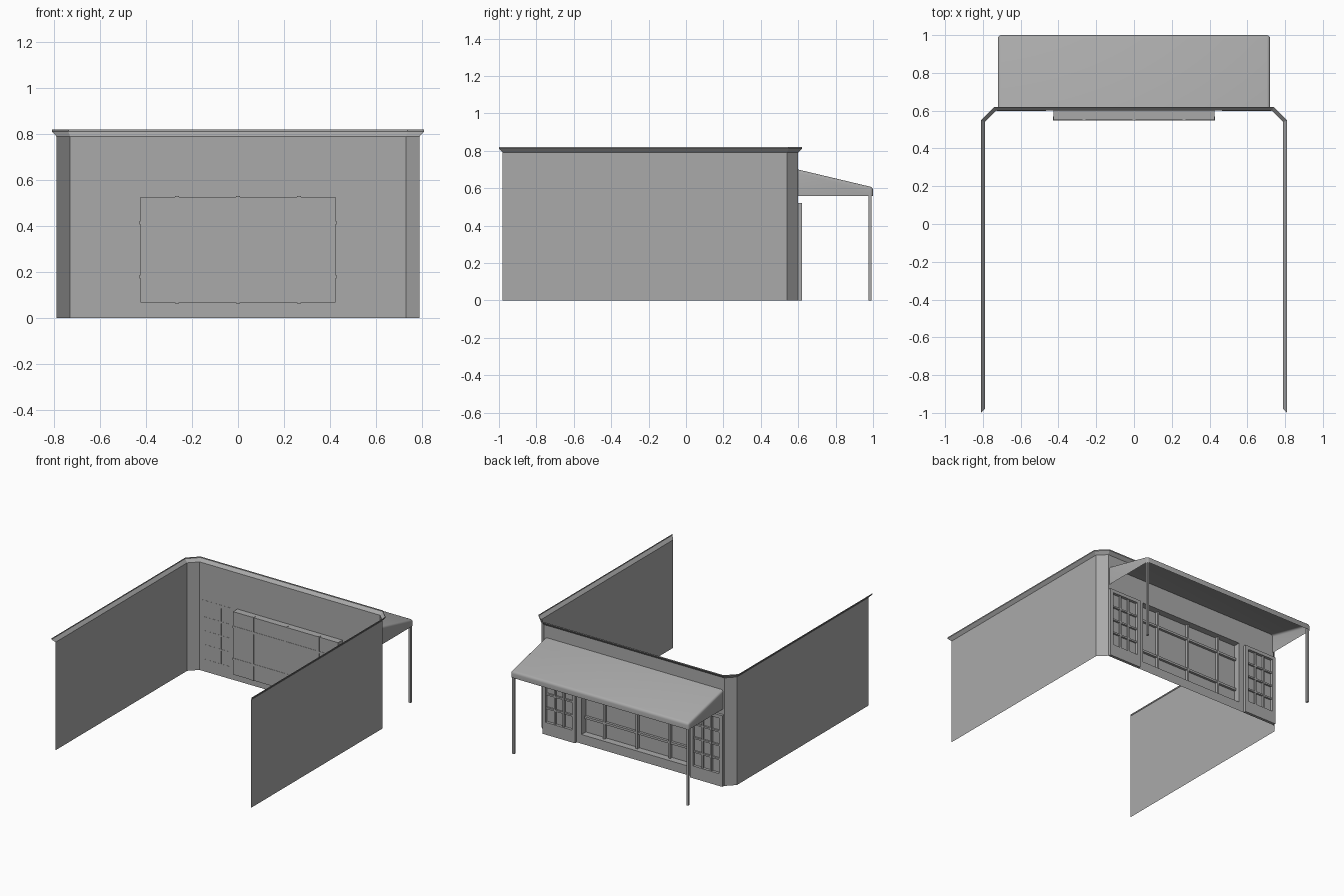
import bpy, bmesh
from mathutils import Matrix, Vector

cube = bpy.data.objects.get("Cube")
if cube:
    bpy.data.objects.remove(cube, do_unlink=True)

grey = bpy.data.materials.new("plain grey")
grey.use_nodes = True
grey.diffuse_color = (0.4, 0.4, 0.4, 1)
grey.node_tree.nodes["Principled BSDF"].inputs["Base Color"].default_value = (0.4, 0.4, 0.4, 1)


def finish(name, bm):
    mesh = bpy.data.meshes.new(name)
    bm.to_mesh(mesh)
    bm.free()
    mesh.materials.append(grey)
    obj = bpy.data.objects.new(name, mesh)
    bpy.context.collection.objects.link(obj)
    return obj


def add_box(bm, x0, x1, y0, y1, z0, z1):
    size = Matrix.Diagonal((x1 - x0, y1 - y0, z1 - z0, 1))
    mid = Matrix.Translation(((x0 + x1) / 2, (y0 + y1) / 2, (z0 + z1) / 2))
    bmesh.ops.create_cube(bm, size=1, matrix=mid @ size)


def add_quad(bm, *points):
    bm.faces.new([bm.verts.new(p) for p in points])


def strip(bm, lower, upper):
    """Join two matching open paths with a row of quads."""
    for i in range(len(lower) - 1):
        add_quad(bm, lower[i + 1], lower[i], upper[i], upper[i + 1])


def plan_path(out, z):
    """Wall outline with cut corners, pushed outward by out."""
    half = [(0.79 + out, -0.98 - out, z), (0.79 + out, 0.54 + out * 0.41, z),
            (0.73 + out * 0.41, 0.60 + out, z)]
    return half + [(-x, y, h) for x, y, h in reversed(half)]


WALL_TOP = 0.79
BACK = 0.60
WIN_X, WIN_LOW, WIN_HIGH, GLASS = 0.425, 0.067, 0.527, 0.55

# Thin walls: sides and cut corners, then the back wall around the opening
bm = bmesh.new()
low, high = plan_path(0, 0), plan_path(0, WALL_TOP)
strip(bm, low[:3], high[:3])
strip(bm, low[3:], high[3:])
xs = [-0.73, -WIN_X, WIN_X, 0.73]
zs = [0, WIN_LOW, WIN_HIGH, WALL_TOP]
for i in range(3):
    for j in range(3):
        if (i, j) != (1, 1):
            add_quad(bm, (xs[i + 1], BACK, zs[j]), (xs[i], BACK, zs[j]),
                     (xs[i], BACK, zs[j + 1]), (xs[i + 1], BACK, zs[j + 1]))
bmesh.ops.remove_doubles(bm, verts=bm.verts, dist=0.0001)
finish("walls", bm)

# Flared cornice along the top of the walls
bm = bmesh.new()
profile = [(0, WALL_TOP), (0.02, 0.812), (0.02, 0.82)]
for a, b in zip(profile, profile[1:]):
    strip(bm, plan_path(*a), plan_path(*b))
bmesh.ops.remove_doubles(bm, verts=bm.verts, dist=0.0001)
finish("cornice", bm)

# Recessed window box, open towards the outside
bm = bmesh.new()
add_box(bm, -WIN_X, WIN_X, GLASS, BACK, WIN_LOW, WIN_HIGH)
bm.normal_update()
outer = [f for f in bm.faces if f.normal.y > 0.9]
bmesh.ops.delete(bm, geom=outer, context="FACES")
bmesh.ops.reverse_faces(bm, faces=bm.faces)
finish("main_window", bm)

# Main window glazing bars, which just break through the recess
bm = bmesh.new()
for x in (-0.265, 0, 0.265):
    add_box(bm, x - 0.008, x + 0.008, GLASS - 0.002, 0.572, WIN_LOW - 0.003, WIN_HIGH + 0.003)
for z in (0.18, 0.415):
    add_box(bm, -WIN_X - 0.004, WIN_X + 0.004, GLASS - 0.002, 0.568, z - 0.008, z + 0.008)
finish("main_window_bars", bm)

# Side panels, each a raised frame with three by four panes
for side, label in ((1, "left"), (-1, "right")):
    def panel_box(bm, x0, x1, y1, z0, z1):
        a, b = sorted((side * x0, side * x1))
        add_box(bm, a, b, BACK - 0.001, y1, z0, z1)

    bm = bmesh.new()
    in_x, out_x, face = 0.465, 0.728, 0.62
    panel_box(bm, in_x, out_x, face, 0, 0.09)
    panel_box(bm, in_x, out_x, face, 0.495, 0.52)
    panel_box(bm, in_x, in_x + 0.025, face, 0.09, 0.495)
    panel_box(bm, out_x - 0.025, out_x, face, 0.09, 0.495)
    finish(label + "_panel_frame", bm)

    bm = bmesh.new()
    x0, x1 = in_x + 0.025, out_x - 0.025
    for k in (1, 2):
        x = x0 + (x1 - x0) * k / 3
        panel_box(bm, x - 0.006, x + 0.006, 0.615, 0.09, 0.495)
    for k in (1, 2, 3):
        z = 0.09 + 0.405 * k / 4
        panel_box(bm, x0, x1, 0.613, z - 0.006, z + 0.006)
    finish(label + "_panel_bars", bm)

# Awning: hollow sloping shell with a rounded rim
bm = bmesh.new()
outline = [(0.60, 0.70), (1.0, 0.605), (1.0, 0.56), (0.60, 0.56)]
end = bm.faces.new([bm.verts.new((-0.72, y, z)) for y, z in outline])
grown = bmesh.ops.extrude_face_region(bm, geom=[end], use_keep_orig=True)
moved = [v for v in grown["geom"] if isinstance(v, bmesh.types.BMVert)]
bmesh.ops.translate(bm, verts=moved, vec=Vector((1.44, 0, 0)))
bmesh.ops.recalc_face_normals(bm, faces=bm.faces)
bm.normal_update()
unseen = [f for f in bm.faces if f.normal.z < -0.9 or f.normal.y < -0.9]
bmesh.ops.delete(bm, geom=unseen, context="FACES")
rim = [e for e in bm.edges if len(e.link_faces) == 2]
bmesh.ops.bevel(bm, geom=rim, offset=0.016, segments=3, profile=0.5, affect="EDGES")
awning = finish("awning", bm)
bpy.context.view_layer.objects.active = awning
awning.select_set(True)
bpy.ops.object.shade_smooth_by_angle(angle=0.6)
awning.select_set(False)

# Slim posts under the front corners of the awning
for side, label in ((1, "left"), (-1, "right")):
    bm = bmesh.new()
    add_box(bm, side * 0.705 - 0.008, side * 0.705 + 0.008, 0.975, 0.991, 0, 0.59)
    finish(label + "_awning_post", bm)
